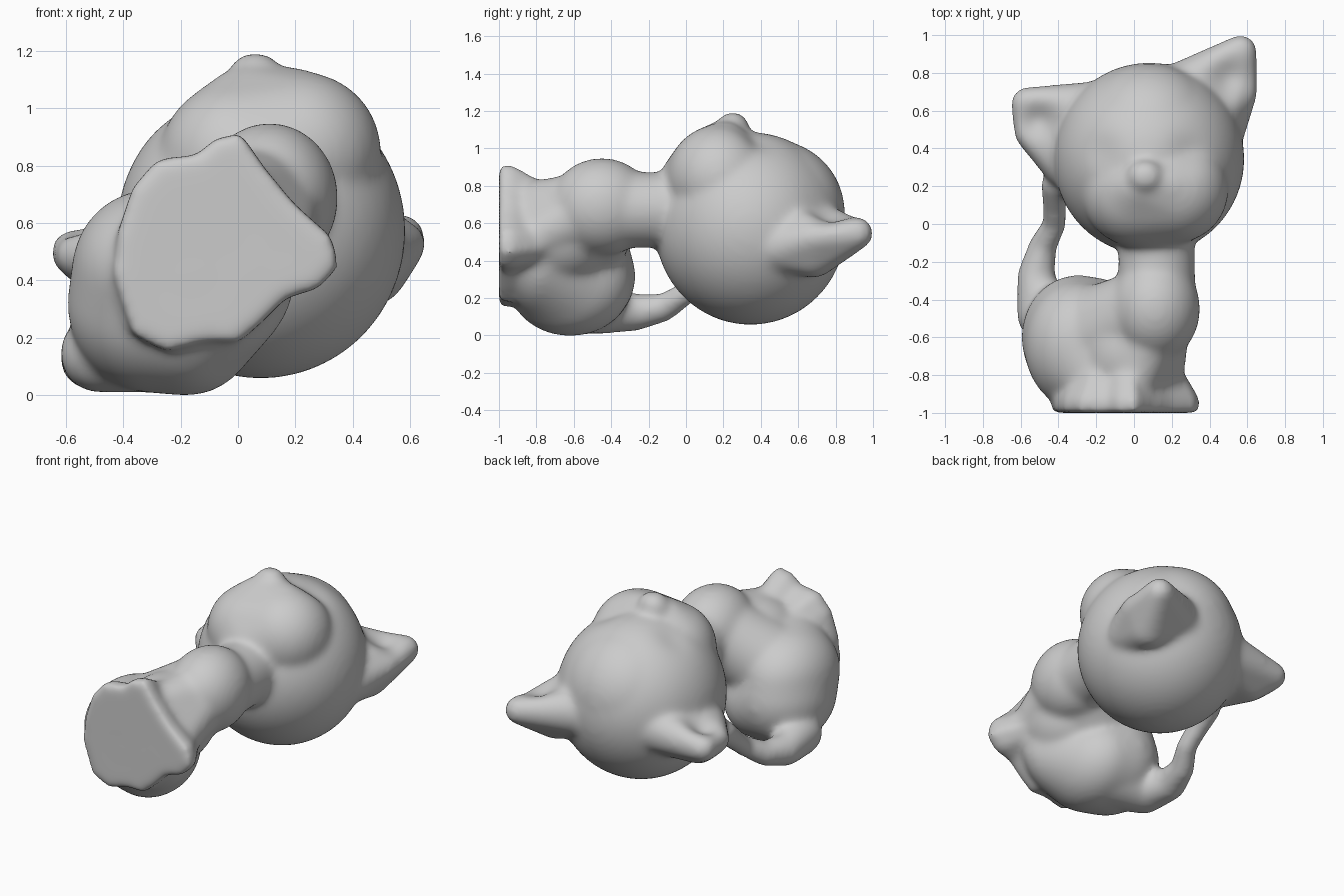
import bpy, bmesh, math
from mathutils import Matrix

cube = bpy.data.objects.get("Cube")
if cube:
    bpy.data.objects.remove(cube, do_unlink=True)

clay = bpy.data.materials.new("grey_clay")
clay.use_nodes = True
clay.diffuse_color = (0.6, 0.6, 0.6, 1)
clay.node_tree.nodes["Principled BSDF"].inputs["Base Color"].default_value = (0.6, 0.6, 0.6, 1)

clay_lump = bmesh.new()


def add_part(part):
    """Merge one closed part into the lump that is later fused."""
    bmesh.ops.recalc_face_normals(part, faces=part.faces[:])
    mesh = bpy.data.meshes.new("part")
    part.to_mesh(mesh)
    part.free()
    clay_lump.from_mesh(mesh)
    bpy.data.meshes.remove(mesh)


def blob(*balls):
    """Convex skin around balls given as (centre, radius or radii)."""
    part = bmesh.new()
    for centre, r in balls:
        radii = r if isinstance(r, tuple) else (r, r, r)
        bmesh.ops.create_uvsphere(part, u_segments=48, v_segments=32, radius=1,
                                  matrix=Matrix.Translation(centre) @ Matrix.Diagonal((*radii, 1)))
    if len(balls) > 1:
        hull = bmesh.ops.convex_hull(part, input=part.verts[:])
        inner = {g for g in hull["geom_interior"] if isinstance(g, bmesh.types.BMVert)}
        bmesh.ops.delete(part, geom=list(inner), context='VERTS')
    add_part(part)


# Head and forehead, then cheeks rising to the muzzle
blob(((0.08, 0.345, 0.575), (0.505, 0.51, 0.515)))
blob(((0.08, 0.46, 0.66), 0.39))
blob(((0.22, 0.18, 0.85), 0.28), ((0.0, 0.16, 0.825), 0.275), ((0.08, 0.13, 0.77), 0.285),
     ((0.04, 0.19, 0.99), (0.18, 0.13, 0.16)), ((0.17, 0.21, 1.0), (0.16, 0.13, 0.15)))
blob(((0.06, 0.25, 1.11), (0.10, 0.09, 0.09)), ((0.08, 0.20, 0.9), 0.18))

# Left ear
blob(((0.565, 0.915, 0.55), 0.087), ((0.26, 0.70, 0.55), 0.16), ((0.45, 0.50, 0.48), 0.14),
     ((0.565, 0.70, 0.53), 0.09), ((0.48, 0.64, 0.57), 0.11), ((0.46, 0.68, 0.44), 0.13))
# Right ear
blob(((-0.568, 0.64, 0.50), 0.085), ((-0.16, 0.60, 0.53), 0.16), ((-0.36, 0.32, 0.48), 0.13),
     ((-0.555, 0.48, 0.49), 0.08), ((-0.47, 0.54, 0.44), 0.10))

# Neck, chest and torso
blob(((0.12, -0.08, 0.675), 0.20), ((0.12, -0.35, 0.675), 0.205))
blob(((0.11, -0.45, 0.69), (0.24, 0.28, 0.262)))
blob(((-0.03, -0.68, 0.55), (0.28, 0.32, 0.28)))
blob(((0.07, -0.46, 0.67), 0.225), ((-0.25, -0.62, 0.44), 0.27))

# Rump and haunches, spreading to the seat
blob(((-0.295, -0.60, 0.32), (0.30, 0.33, 0.31)), ((-0.30, -0.64, 0.435), (0.28, 0.34, 0.285)),
     ((-0.18, -0.62, 0.28), (0.26, 0.33, 0.28)), ((-0.16, -0.78, 0.42), (0.36, 0.22, 0.33)))

# Front legs
blob(((0.10, -0.50, 0.68), 0.20), ((-0.01, -0.88, 0.71), 0.11), ((0.145, -0.88, 0.49), 0.11))

# Paws: one flared outline around the feet, flat below and narrowing up the legs
paw_outline = [(-0.42, 0.58), (-0.37, 0.73), (-0.28, 0.83), (-0.15, 0.84), (-0.08, 0.90), (0.01, 0.92),
               (0.10, 0.79), (0.20, 0.67), (0.33, 0.555), (0.355, 0.45), (0.28, 0.37), (0.17, 0.34),
               (0.08, 0.25), (0.0, 0.18), (-0.10, 0.19), (-0.25, 0.15), (-0.37, 0.21), (-0.44, 0.42)]
paws = bmesh.new()
rings = [[paws.verts.new((-0.05 + (x + 0.05) * s, y, 0.52 + (z - 0.52) * s)) for x, z in paw_outline]
         for y, s in [(-1.0, 0.99), (-0.93, 1.0), (-0.75, 0.74)]]
for lower, upper in zip(rings, rings[1:]):
    for i in range(len(lower)):
        paws.faces.new((lower[i - 1], lower[i], upper[i], upper[i - 1]))
paws.faces.new(rings[0])
paws.faces.new(rings[-1])
bmesh.ops.triangulate(paws, faces=paws.faces[:])
add_part(paws)

# Tail root, then the tail curling up to the head
blob(((-0.48, -0.48, 0.15), 0.14), ((-0.25, -0.55, 0.21), 0.20))
tail = [((-0.48, -0.48, 0.15), 0.14), ((-0.52, -0.28, 0.125), 0.10), ((-0.485, -0.12, 0.15), 0.075),
        ((-0.42, 0.0, 0.23), 0.063), ((-0.42, 0.10, 0.31), 0.065), ((-0.42, 0.21, 0.40), 0.075)]
for a, b in zip(tail, tail[1:]):
    blob(a, b)

# Fuse all parts into one softened skin
mesh = bpy.data.meshes.new("cat_statuette")
clay_lump.to_mesh(mesh)
clay_lump.free()
cat = bpy.data.objects.new("cat_statuette", mesh)
bpy.context.collection.objects.link(cat)
remesh = cat.modifiers.new("fuse", 'REMESH')
remesh.mode = 'VOXEL'
remesh.voxel_size = 0.016
soften = cat.modifiers.new("soften", 'SMOOTH')
soften.factor = 0.5
soften.iterations = 28
fused = bpy.data.meshes.new_from_object(cat.evaluated_get(bpy.context.evaluated_depsgraph_get()))
cat.modifiers.clear()
cat.data = fused
bpy.data.meshes.remove(mesh)
fused.name = "cat_statuette"

# Eye sockets and ear hollows: (x, y, lowest z, radius, depth)
dents = [(-0.17, 0.38, 0.75, 0.10, 0.02), (0.29, 0.38, 0.75, 0.10, 0.02),
         (0.51, 0.77, 0.45, 0.10, 0.05), (-0.50, 0.55, 0.45, 0.085, 0.045)]
bm = bmesh.new()
bm.from_mesh(fused)
bm.normal_update()
for v in bm.verts:
    for x, y, low, radius, depth in dents:
        if v.co.z > low and v.normal.z > 0.15:
            d2 = (v.co.x - x) ** 2 + (v.co.y - y) ** 2
            v.co.z -= depth * math.exp(-d2 / radius ** 2)

# Settle on the ground
low = min(v.co.z for v in bm.verts)
bmesh.ops.translate(bm, verts=bm.verts[:], vec=(0, 0, -low))
bm.to_mesh(fused)
bm.free()
fused.materials.clear()
fused.materials.append(clay)

bpy.ops.object.select_all(action='DESELECT')
cat.select_set(True)
bpy.context.view_layer.objects.active = cat
bpy.ops.object.shade_smooth_by_angle(angle=math.radians(40))
